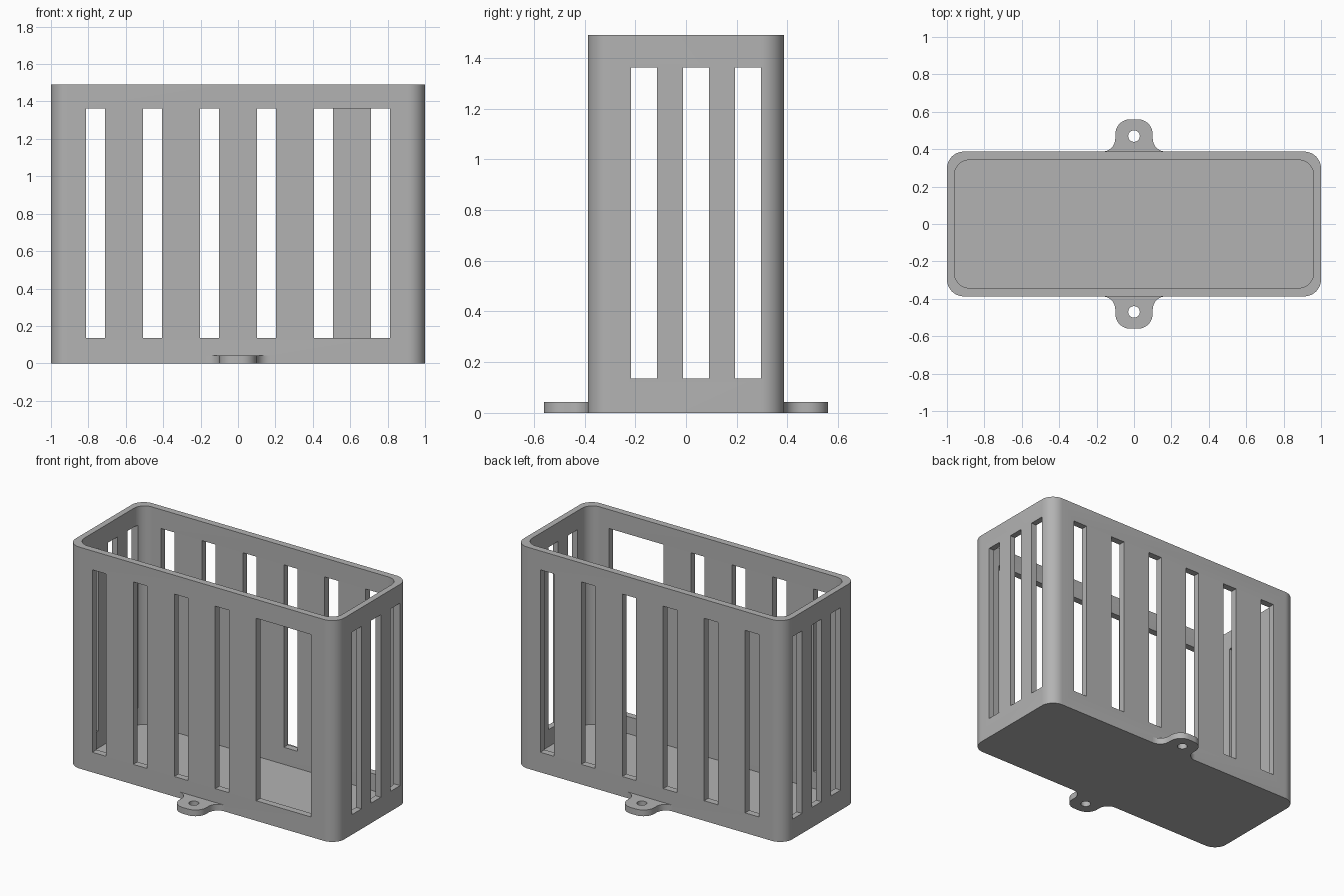
import bpy, bmesh
from math import sin, cos, pi, radians
from mathutils import Matrix

if "Cube" in bpy.data.objects:
    bpy.data.objects.remove(bpy.data.objects["Cube"], do_unlink=True)

HALF_X, HALF_Y, HEIGHT = 1.0, 0.387, 1.49
SLOT_LOW, SLOT_HIGH, SLOT_WIDTH = 0.135, 1.363, 0.102
TAB_HEIGHT = 0.042

grey = bpy.data.materials.new("plain grey")
grey.use_nodes = True
COLOUR = (0.45, 0.45, 0.45, 1)
grey.diffuse_color = COLOUR
grey.node_tree.nodes["Principled BSDF"].inputs["Base Color"].default_value = COLOUR


def arc(cx, cy, radius, start, end, steps=10):
    """Points along an arc, angles in degrees."""
    angles = [radians(start + (end - start) * i / steps) for i in range(steps + 1)]
    return [(cx + radius * cos(a), cy + radius * sin(a)) for a in angles]


def rounded_rectangle(hx, hy, r):
    corners = [(1, 1), (-1, 1), (-1, -1), (1, -1)]
    return [p for i, (sx, sy) in enumerate(corners)
            for p in arc(sx * (hx - r), sy * (hy - r), r, 90 * i, 90 * i + 90)]


def make_object(name, bm):
    bmesh.ops.recalc_face_normals(bm, faces=bm.faces)
    mesh = bpy.data.meshes.new(name)
    bm.to_mesh(mesh)
    bm.free()
    mesh.materials.append(grey)
    obj = bpy.data.objects.new(name, mesh)
    bpy.context.collection.objects.link(obj)
    return obj


def prism(name, outline, low, high):
    """Upright solid from a flat outline."""
    bm = bmesh.new()
    face = bm.faces.new([bm.verts.new((x, y, low)) for x, y in outline])
    top = bmesh.ops.extrude_face_region(bm, geom=[face])["geom"]
    verts = [v for v in top if isinstance(v, bmesh.types.BMVert)]
    bmesh.ops.translate(bm, verts=verts, vec=(0, 0, high - low))
    return make_object(name, bm)


def cut(target, cutter):
    """Subtract a cutter, then discard it."""
    cutter.hide_render = True
    mod = target.modifiers.new("cut", "BOOLEAN")
    mod.operation = "DIFFERENCE"
    mod.solver = "EXACT"
    mod.object = cutter
    bpy.context.view_layer.objects.active = target
    bpy.ops.object.modifier_apply(modifier=mod.name)
    bpy.data.objects.remove(cutter, do_unlink=True)


def shade(obj):
    bpy.ops.object.select_all(action="DESELECT")
    obj.select_set(True)
    bpy.context.view_layer.objects.active = obj
    bpy.ops.object.shade_smooth_by_angle(angle=radians(30))


# Open-topped box with rounded upright corners
box = prism("slotted_box", rounded_rectangle(HALF_X, HALF_Y, 0.09), 0, HEIGHT)
cut(box, prism("cavity", rounded_rectangle(0.96, 0.342, 0.08), 0.02, HEIGHT + 0.2))

# Slots through the walls, with one wide window at the front
slots = bmesh.new()


def add_slot(x, y, width, depth):
    size = (width, depth, SLOT_HIGH - SLOT_LOW, 1)
    place = Matrix.Translation((x, y, (SLOT_LOW + SLOT_HIGH) / 2))
    bmesh.ops.create_cube(slots, size=1, matrix=place @ Matrix.Diagonal(size))


pitch = 0.305
for i in range(6):
    x = (i - 2.5) * pitch
    add_slot(x, HALF_Y, SLOT_WIDTH, 0.2)
    if i < 4:
        add_slot(x, -HALF_Y, SLOT_WIDTH, 0.2)
add_slot(2 * pitch, -HALF_Y, pitch + SLOT_WIDTH, 0.2)
for side in (-1, 1):
    for i in range(3):
        add_slot(side * HALF_X, -0.166 + 0.2055 * i, 0.2, SLOT_WIDTH)
cut(box, make_object("slot_cutters", slots))
shade(box)

# Screw tabs with flared roots and a round hole
half = ([(0.17, 0.37)] + arc(0.17, HALF_Y + 0.07, 0.07, 270, 180)
        + arc(0.02, 0.48, 0.08, 0, 90))
outline = half + [(-x, y) for x, y in reversed(half)]
for name, side in (("back_tab", 1), ("front_tab", -1)):
    tab = prism(name, [(x, side * y) for x, y in outline], 0, TAB_HEIGHT)
    hole = arc(0, side * 0.47, 0.031, 0, 360, 32)[:-1]
    cut(tab, prism("hole", hole, -0.1, 0.2))
    shade(tab)
